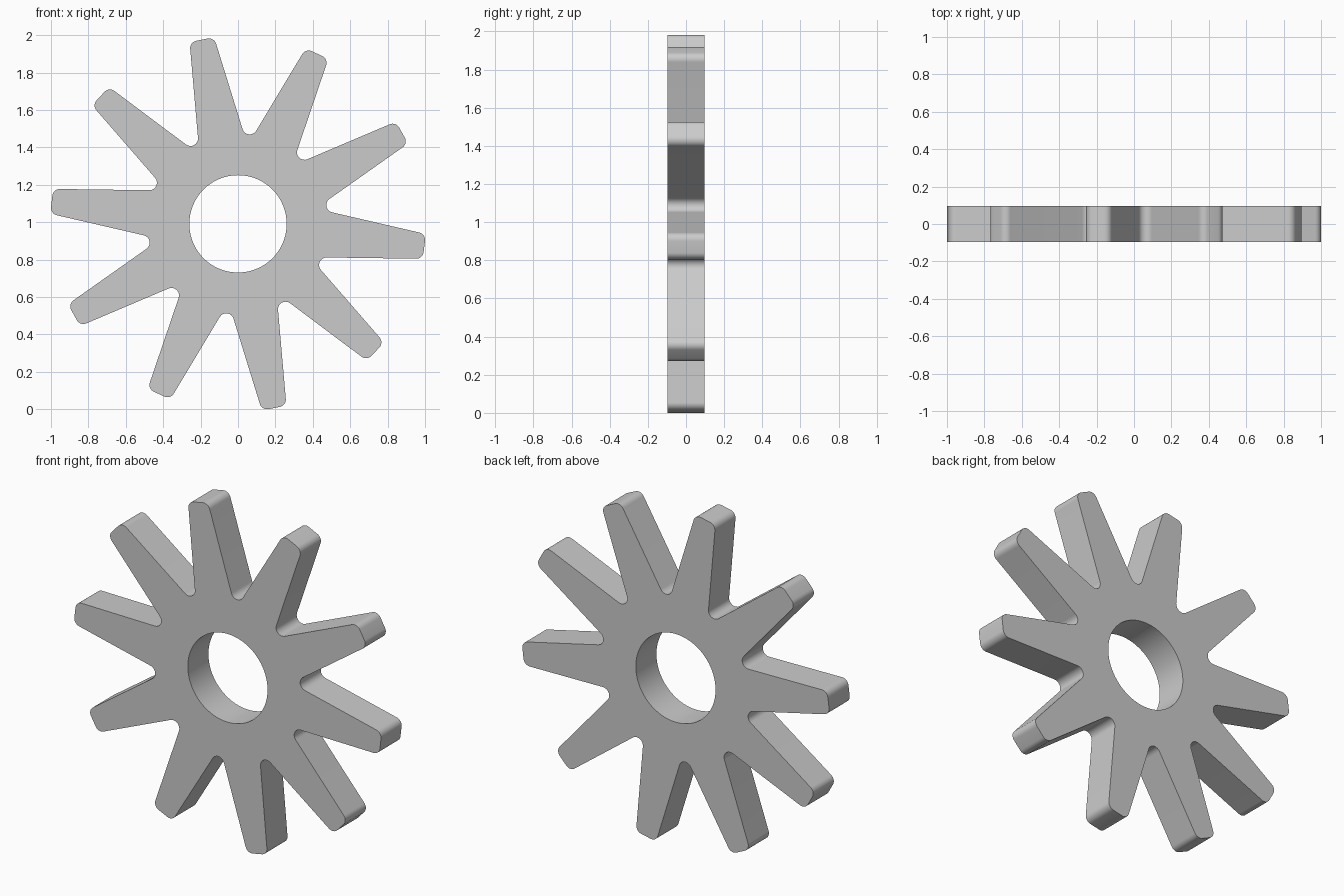
import bpy, bmesh
from math import radians, cos, sin, tan, tau, pi
from mathutils import Vector, Matrix

if "Cube" in bpy.data.objects:
    bpy.data.objects.remove(bpy.data.objects["Cube"])

TEETH, TILT, ROUND, HALF_DEPTH, HOLE = 10, radians(-6.9), 0.04, 0.096, 0.26


def fillet(a, b, c, r, steps=8):
    """Points of an arc of radius r rounding corner b between a and c."""
    u, v = (a - b).normalized(), (c - b).normalized()
    half = u.angle(v) / 2
    centre = b + (u + v).normalized() * (r / sin(half))
    start = b + u * (r / tan(half)) - centre
    end = b + v * (r / tan(half)) - centre
    sweep = start.angle_signed(end)
    return [centre + Matrix.Rotation(-sweep * i / steps, 2) @ start
            for i in range(steps + 1)]


# Sharp tooth outline: two tip corners, then the V of the valley
corners = []
for i in range(TEETH):
    turn = Matrix.Rotation(TILT + tau * i / TEETH, 2)
    valley = 0.422 * Vector((cos(pi / TEETH), sin(pi / TEETH)))
    for p in (Vector((0.999, -0.0665)), Vector((0.999, 0.0665)), valley):
        corners.append(turn @ p)

# Round every tip and valley
outline = []
n = len(corners)
for i in range(n):
    outline += fillet(corners[i - 1], corners[i], corners[(i + 1) % n], ROUND)

# Fit to a width of 2, standing on the ground
k = 1 / max(p.x for p in outline)
outline = [p * k for p in outline]
lift = -min(p.y for p in outline)
hole = [HOLE * Vector((cos(tau * i / 96), sin(tau * i / 96))) for i in range(96)]

# Flat front plate with a hole, pushed back to full thickness
bm = bmesh.new()
edges = []
for loop in (outline, hole):
    vs = [bm.verts.new((p.x, -HALF_DEPTH, p.y + lift)) for p in loop]
    edges += [bm.edges.new((vs[i - 1], vs[i])) for i in range(len(vs))]
bmesh.ops.triangle_fill(bm, edges=edges, use_beauty=True, normal=(0, -1, 0))
back = bmesh.ops.extrude_face_region(bm, geom=bm.faces[:], use_keep_orig=True)
moved = [g for g in back["geom"] if isinstance(g, bmesh.types.BMVert)]
bmesh.ops.translate(bm, verts=moved, vec=(0, 2 * HALF_DEPTH, 0))
bmesh.ops.recalc_face_normals(bm, faces=bm.faces[:])
mesh = bpy.data.meshes.new("gear_wheel")
bm.to_mesh(mesh)
bm.free()

gear = bpy.data.objects.new("gear_wheel", mesh)
bpy.context.collection.objects.link(gear)
bpy.context.view_layer.objects.active = gear
gear.select_set(True)
bpy.ops.object.shade_smooth_by_angle(angle=radians(30))
